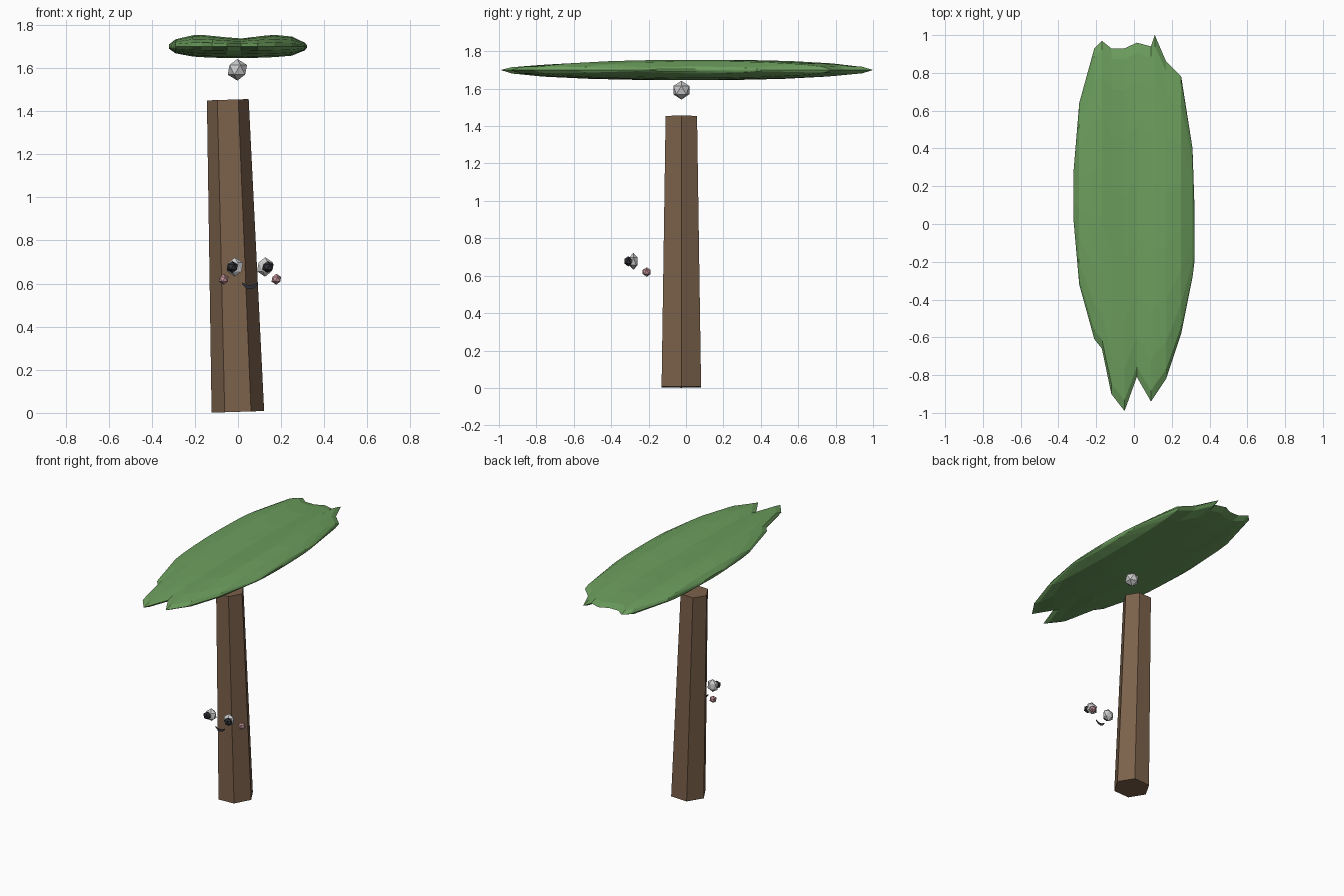
import bpy, bmesh
from math import sqrt, sin, cos, pi, radians
from mathutils import Matrix

if "Cube" in bpy.data.objects:
    bpy.data.objects.remove(bpy.data.objects["Cube"])


def paint(name, rgb):
    m = bpy.data.materials.new(name)
    m.diffuse_color = (*rgb, 1)
    m.use_nodes = True
    m.node_tree.nodes["Principled BSDF"].inputs["Base Color"].default_value = m.diffuse_color
    return m


GREEN = paint("leaf_green", (0.15, 0.34, 0.11))
BROWN = paint("bark_brown", (0.20, 0.12, 0.07))
DARK = paint("dark", (0.03, 0.03, 0.04))
PINK = paint("pink", (0.55, 0.30, 0.33))


def finish(bm, name, mat=None):
    bmesh.ops.recalc_face_normals(bm, faces=bm.faces)
    me = bpy.data.meshes.new(name)
    bm.to_mesh(me)
    bm.free()
    ob = bpy.data.objects.new(name, me)
    bpy.context.collection.objects.link(ob)
    if mat:
        me.materials.append(mat)
    return ob


def ball(name, loc, scale, mat=None):
    bm = bmesh.new()
    bmesh.ops.create_icosphere(bm, subdivisions=1, radius=1)
    bm.transform(Matrix.Translation(loc) @ Matrix.Diagonal((*scale, 1)))
    return finish(bm, name, mat)


# trunk: tapered hexagonal post leaning slightly to the left
bm = bmesh.new()
bmesh.ops.create_cone(bm, cap_ends=True, segments=6, radius1=0.122,
                      radius2=0.097, depth=1.449)
bm.transform(Matrix.Rotation(pi / 6, 4, 'Z'))
if max(v.co.x for v in bm.verts) < 0.121:
    bm.transform(Matrix.Rotation(pi / 6, 4, 'Z'))
bm.transform(Matrix.Translation((-0.024, -0.025, 0.729)) @
             Matrix.Rotation(radians(-1.85), 4, 'Y'))
finish(bm, "trunk", BROWN)

# canopy: lens sections across x, with ragged front and back ends
# columns: x, front y, back y, height above and below the middle
COLUMNS = [
    (-0.32, 0.02, 0.28, 0.010, 0.010), (-0.29, -0.32, 0.64, 0.034, 0.032),
    (-0.21, -0.61, 0.93, 0.053, 0.047), (-0.17, -0.66, 0.97, 0.055, 0.050),
    (-0.12, -0.90, 0.93, 0.050, 0.052), (-0.05, -0.99, 0.93, 0.043, 0.055),
    (0.015, -0.81, 0.96, 0.038, 0.055), (0.09, -0.94, 0.94, 0.047, 0.053),
    (0.11, -0.91, 1.00, 0.050, 0.052), (0.17, -0.82, 0.86, 0.055, 0.050),
    (0.25, -0.58, 0.78, 0.047, 0.043), (0.31, -0.28, 0.40, 0.018, 0.018),
    (0.32, -0.20, 0.10, 0.006, 0.006)]
N = 9
bm = bmesh.new()
rings = []
for x, y0, y1, up, down in COLUMNS:
    ring = []
    for i in range(2 * N):
        a = pi * i / N
        h = up if sin(a) > 0 else down
        ring.append(bm.verts.new(((x), (y0 + y1) / 2 - cos(a) * (y1 - y0) / 2,
                                  1.70 + h * sin(a))))
    rings.append(ring)
for r, s in zip(rings, rings[1:]):
    for i in range(2 * N):
        j = (i + 1) % (2 * N)
        bm.faces.new((r[i], r[j], s[j], s[i]))
bm.faces.new(rings[0])
bm.faces.new(rings[-1])
finish(bm, "canopy", GREEN)

# small ball between trunk and canopy
ball("crown_ball", (-0.003, -0.025, 1.592), (0.05, 0.05, 0.05))

# face: paired parts mirrored about its own centre line
MID = 0.056
for side, s in (("left", -1), ("right", 1)):
    ball(f"{side}_eye", (MID + s * 0.070, -0.281, 0.677), (0.042, 0.027, 0.045))
    ball(f"{side}_pupil", (MID + s * 0.083, -0.308, 0.677), (0.029, 0.026, 0.027), DARK)
    ball(f"{side}_cheek", (MID + s * 0.122, -0.210, 0.620), (0.025, 0.025, 0.025), PINK)

# mouth: flat smiling strip
bm = bmesh.new()
pairs = []
for i in range(9):
    t = -1 + i / 4
    mid = 0.583 + 0.018 * t * t
    w = 0.004 + 0.005 * sqrt(1 - t * t)
    pairs.append([bm.verts.new((MID + 0.036 * t, -0.28, mid + d)) for d in (-w, w)])
for p, q in zip(pairs, pairs[1:]):
    bm.faces.new((p[0], q[0], q[1], p[1]))
finish(bm, "mouth", DARK)
